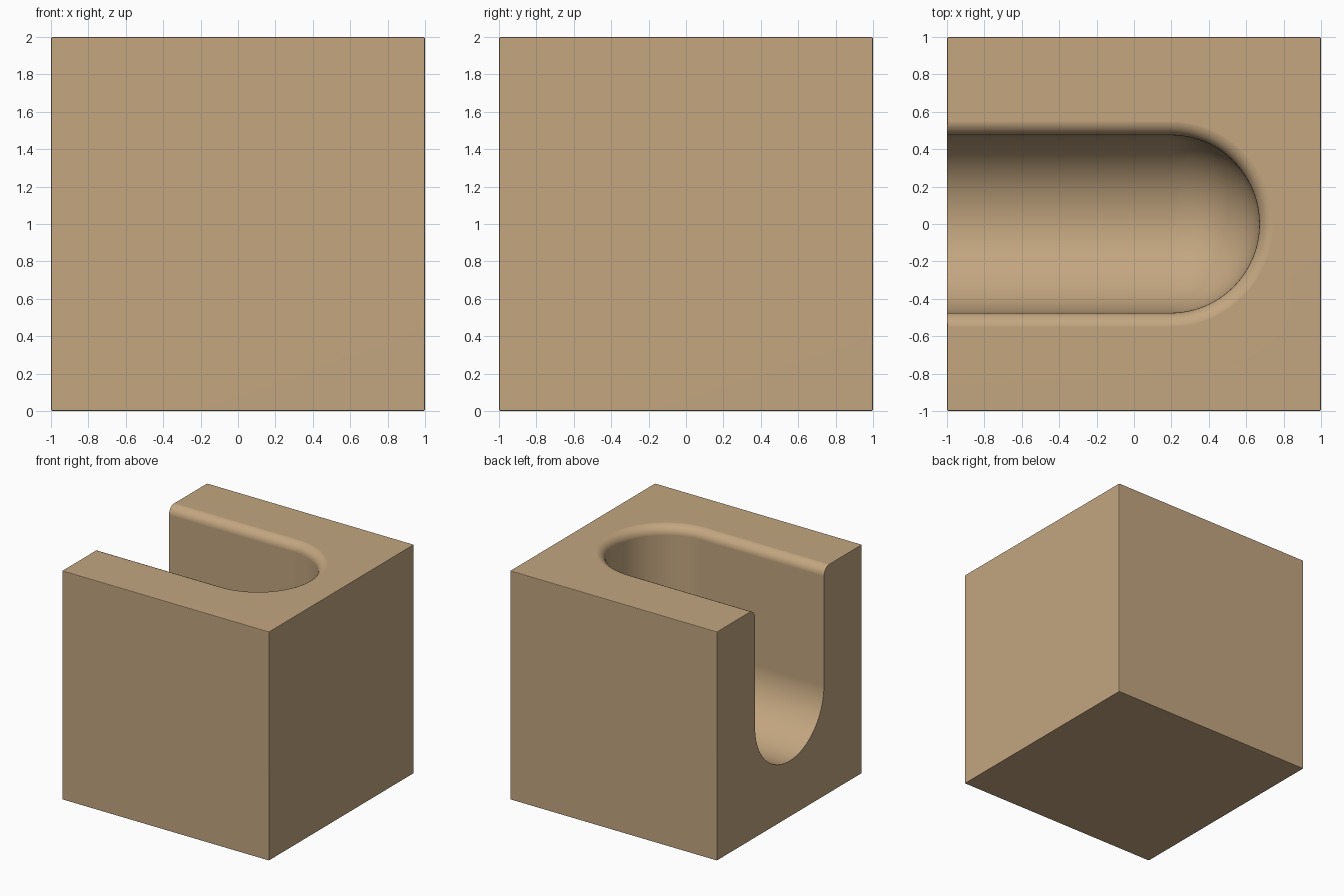
import bpy, bmesh
from math import sin, cos, pi, radians

cube = bpy.data.objects.get("Cube")
if cube:
    bpy.data.objects.remove(cube, do_unlink=True)

RADIUS = 0.475      # half width of the slot
END_X = 0.195       # centre of the round end
FLOOR_Z = 0.965     # centre height of the round floor
FILLET = 0.08       # rounded rim
STEPS = 24

tan = bpy.data.materials.new("Tan")
tan.use_nodes = True
colour = (0.546, 0.381, 0.216, 1)
tan.diffuse_color = colour
tan.node_tree.nodes["Principled BSDF"].inputs["Base Color"].default_value = colour


def add_object(name, bm):
    mesh = bpy.data.meshes.new(name)
    bm.to_mesh(mesh)
    bm.free()
    mesh.materials.append(tan)
    obj = bpy.data.objects.new(name, mesh)
    bpy.context.collection.objects.link(obj)
    return obj


# Block with finely eased edges
bm = bmesh.new()
bmesh.ops.create_cube(bm, size=2)
bmesh.ops.translate(bm, verts=bm.verts, vec=(0, 0, 1))
bmesh.ops.bevel(bm, geom=bm.edges[:], offset=0.008, segments=2,
                profile=0.5, affect='EDGES')
block = add_object("slotted_block", bm)

# Slot profile: round floor, straight wall, flared rim
angles = [pi / 2 * i / STEPS for i in range(STEPS + 1)]
profile = [(RADIUS * sin(a), FLOOR_Z - RADIUS * cos(a)) for a in angles]
rim_z = 2 - FILLET + 0.0005
profile += [(RADIUS + FILLET * (1 - cos(a)), rim_z + FILLET * sin(a))
            for a in angles[::3]]
profile.append((RADIUS + FILLET, 2.2))

# Sweep the profile along a path with one round end
bm = bmesh.new()
rings = []
for r, z in profile:
    path = [(-1.3, -r)]
    for i in range(2 * STEPS + 1):
        a = -pi / 2 + pi * i / (2 * STEPS)
        path.append((END_X + r * cos(a), r * sin(a)))
    path.append((-1.3, r))
    rings.append([bm.verts.new((x, y, z)) for x, y in path])
for low, high in zip(rings, rings[1:]):
    for i in range(len(low) - 1):
        bm.faces.new((low[i], low[i + 1], high[i + 1], high[i]))
bm.faces.new(rings[-1])
bmesh.ops.remove_doubles(bm, verts=bm.verts, dist=1e-5)
bmesh.ops.holes_fill(bm, edges=[e for e in bm.edges if e.is_boundary], sides=0)
bmesh.ops.recalc_face_normals(bm, faces=bm.faces)
cutter = add_object("slot_cutter", bm)
cutter.hide_render = True

# Cut the slot
cut = block.modifiers.new("Slot", 'BOOLEAN')
cut.operation = 'DIFFERENCE'
cut.solver = 'EXACT'
cut.object = cutter
bpy.ops.object.select_all(action='DESELECT')
block.select_set(True)
bpy.context.view_layer.objects.active = block
bpy.ops.object.modifier_apply(modifier=cut.name)
bpy.data.objects.remove(cutter, do_unlink=True)

# Smooth the curves, keep the corners crisp
bpy.ops.object.shade_smooth_by_angle(angle=radians(30))
weighted = block.modifiers.new("Even shading", 'WEIGHTED_NORMAL')
weighted.keep_sharp = True
